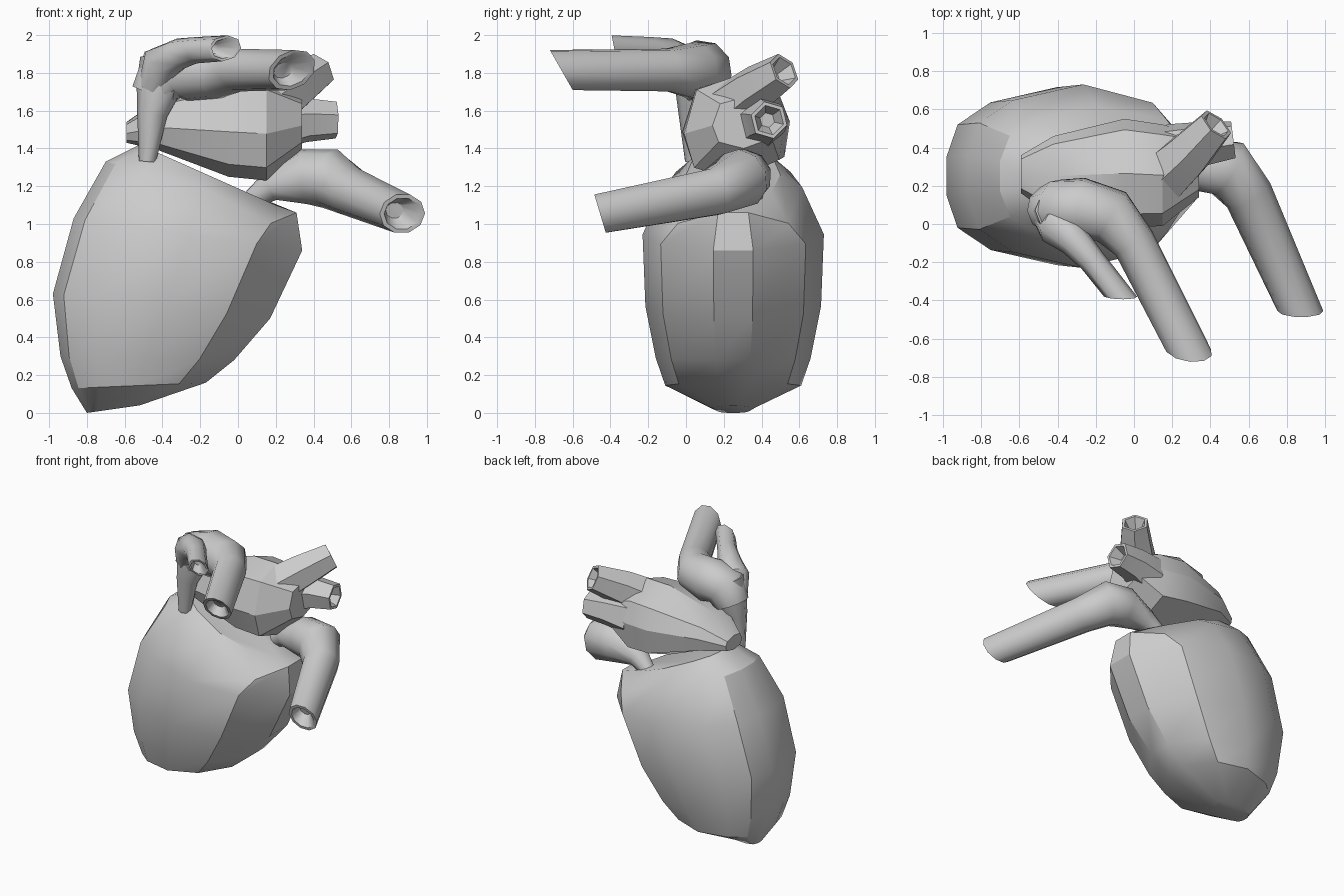
import bpy, bmesh, math
from mathutils import Vector as V

if "Cube" in bpy.data.objects:
    bpy.data.objects.remove(bpy.data.objects["Cube"])


def loft(name, rings, hollow=0.0, angle=35):
    """Skin a list of equal-sized point rings; optionally sink the last end."""
    bm = bmesh.new()
    rings = [[V(p) for p in r] for r in rings]
    if hollow:
        end = rings[-1]
        mid = sum(end, V()) / len(end)
        back = sum(rings[-2], V()) / len(end) - mid
        back = back.normalized() * hollow
        rings.append([mid + (p - mid) * 0.8 for p in end])
        rings.append([mid + (p - mid) * 0.4 + back for p in end])
    vs = [[bm.verts.new(p) for p in r] for r in rings]
    n = len(vs[0])
    for a, b in zip(vs, vs[1:]):
        for i in range(n):
            j = (i + 1) % n
            bm.faces.new((a[i], a[j], b[j], b[i]))
    bm.faces.new(vs[0][::-1])
    bm.faces.new(vs[-1])
    bmesh.ops.recalc_face_normals(bm, faces=bm.faces)
    me = bpy.data.meshes.new(name)
    bm.to_mesh(me)
    bm.free()
    ob = bpy.data.objects.new(name, me)
    bpy.context.collection.objects.link(ob)
    bpy.ops.object.select_all(action='DESELECT')
    ob.select_set(True)
    bpy.context.view_layer.objects.active = ob
    bpy.ops.object.shade_smooth_by_angle(angle=math.radians(angle))
    return ob


def tube(name, path, sides=8, end_normal=None, hollow=0.1, angle=50):
    """Sweep a polygon along (x, y, z, radius) points, with an open mouth."""
    pts = [V(p[:3]) for p in path]
    rings, prev, u = [], None, None
    for i, p in enumerate(pts):
        d0 = (p - pts[i - 1]).normalized() if i else V()
        d1 = (pts[i + 1] - p).normalized() if i + 1 < len(pts) else V()
        t = (d0 + d1).normalized()
        if u is None:
            u = t.orthogonal().normalized()
        else:
            u = prev.rotation_difference(t) @ u
        prev, w, r = t, t.cross(u), path[i][3]
        ring = []
        for k in range(sides):
            a = 2 * math.pi * k / sides
            q = (u * math.cos(a) + w * math.sin(a)) * r
            if end_normal and i == len(pts) - 1:
                nn = V(end_normal)
                q -= t * (q.dot(nn) / t.dot(nn))
            ring.append(p + q)
        rings.append(ring)
    return loft(name, rings, hollow, angle)


# Ventricles: slanted rings given by left and right silhouette points and half depth
half = [(1, .22), (.6, .8), (0, 1), (-.6, .83), (-.9, .58), (-1, .22)]
section = half + [(s, -c) for s, c in reversed(half)]
# (left x, left z, right x, right z, half depth, rim sag at the right)
body = [(-.80, .00, -.52, .04, .10, 0),
        (-.88, .13, -.17, .16, .36, 0),
        (-.94, .30, -.02, .28, .41, 0),
        (-.98, .63, .17, .50, .465, 0),
        (-.87, 1.03, .34, .86, .48, 0),
        (-.70, 1.33, .31, 1.06, .365, .11),
        (-.52, 1.42, .20, 1.10, .25, 0)]
rings = []
for xl, zl, xr, zr, d, sag in body:
    rings.append([((xl + xr) / 2 + s * (xr - xl) / 2 + (sag * .6 if s == .6 else 0),
                   .25 + c * d,
                   (zl + zr) / 2 + s * (zr - zl) / 2 - (sag if s == .6 else 0))
                  for s, c in section])
loft("ventricles", rings, angle=33)

# Atrium: faceted block along x, (x, y min, y max, z min, z max)
octo = [(1, .1), (.8, .65), (0, 1), (-.75, .75), (-1, -.1), (-.8, -.75), (0, -1), (.9, -.6)]
rings = []
for x, y0, y1, z0, z1 in [(-.59, .16, .36, 1.43, 1.54), (-.42, .04, .46, 1.39, 1.66),
                          (-.05, -.02, .55, 1.25, 1.78), (.15, -.01, .52, 1.23, 1.78),
                          (.34, .14, .47, 1.40, 1.67)]:
    rings.append([(x, (y0 + y1) / 2 + a * (y1 - y0) / 2,
                   (z0 + z1) / 2 + b * (z1 - z0) / 2) for a, b in octo])
loft("atrium", rings, angle=25)

# Two short hollow vein stubs on the atrium
for name, path in {
    "vein_stub_lower": [(.20, .38, 1.53, .15), (.36, .42, 1.55, .12), (.52, .44, 1.55, .10)],
    "vein_stub_upper": [(.16, .25, 1.62, .15), (.29, .37, 1.715, .13), (.43, .52, 1.81, .10)],
}.items():
    tube(name, path, sides=6, hollow=.08, angle=20)

# Aorta: arch turning toward the front right
tube("aorta", [(-.45, .08, 1.68, .12), (-.40, .08, 1.79, .155), (-.28, .08, 1.81, .165),
               (-.12, .04, 1.81, .15), (0, -.10, 1.815, .115), (.285, -.66, 1.815, .108)],
     end_normal=(0, -.21, -.12), sides=10)

# Tapered vessel running down from the arch to the ventricles
tube("descending_vessel", [(-.39, .07, 1.86, .13), (-.42, .06, 1.72, .12),
                           (-.455, .04, 1.58, .08), (-.48, .04, 1.33, .045)], hollow=.03)

# Small branch over the arch
tube("arch_branch", [(-.45, .03, 1.72, .08), (-.40, -.01, 1.85, .11), (-.31, -.09, 1.90, .085),
                     (-.22, -.19, 1.92, .07), (-.07, -.38, 1.93, .068)],
     end_normal=(0, -1, -.2))

# Pulmonary artery: bends out to the right, then forward
tube("pulmonary_artery", [(.06, .36, 1.12, .05), (.17, .33, 1.20, .08), (.35, .31, 1.25, .145),
                          (.49, .29, 1.24, .16), (.60, .15, 1.17, .13), (.87, -.455, 1.055, .11)],
     end_normal=(0, -1, -.3), sides=10)
